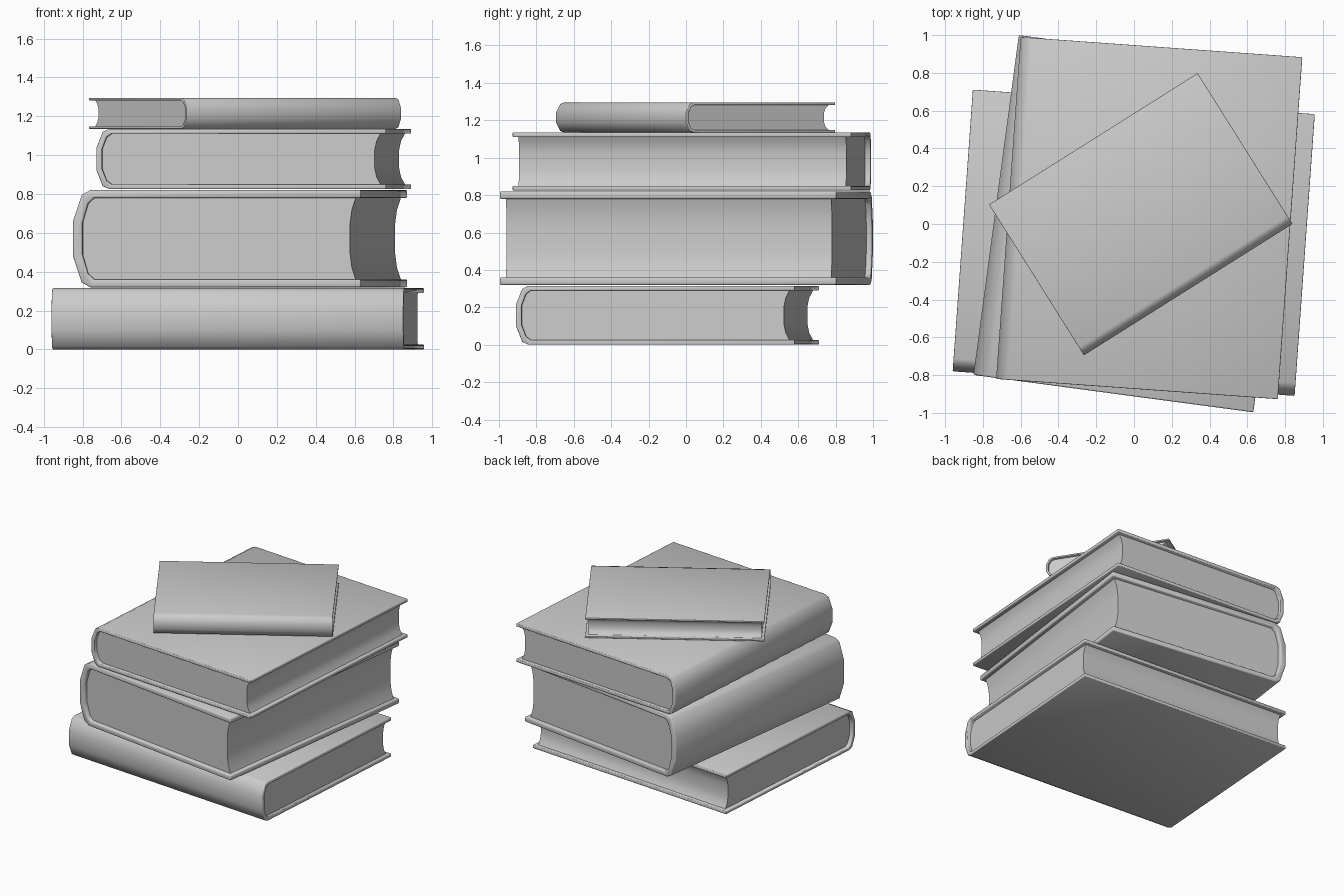
import bpy, bmesh, math
from mathutils import Matrix

old = bpy.data.objects.get("Cube")
if old:
    bpy.data.objects.remove(old, do_unlink=True)

GREY = (0.6, 0.6, 0.6, 1.0)
grey = bpy.data.materials.new("plain_grey")
grey.use_nodes = True
grey.diffuse_color = GREY
grey.node_tree.nodes["Principled BSDF"].inputs["Base Color"].default_value = GREY


def mirrored(half, height):
    """Complete a lower half profile with its upper mirror image."""
    return half + [(y, height - z) for y, z in reversed(half)]


def extrude_profile(name, profile, x0, x1, matrix):
    """Extrude a (depth, height) profile along the spine direction."""
    bm = bmesh.new()
    face = bm.faces.new([bm.verts.new((x0, y, z)) for y, z in profile])
    out = bmesh.ops.extrude_face_region(bm, geom=[face])
    verts = [v for v in out["geom"] if isinstance(v, bmesh.types.BMVert)]
    bmesh.ops.translate(bm, verts=verts, vec=(x1 - x0, 0, 0))
    bmesh.ops.recalc_face_normals(bm, faces=bm.faces[:])
    mesh = bpy.data.meshes.new(name)
    bm.to_mesh(mesh)
    bm.free()
    mesh.materials.append(grey)
    obj = bpy.data.objects.new(name, mesh)
    bpy.context.collection.objects.link(obj)
    obj.matrix_world = matrix
    return obj


def smooth(obj):
    bpy.ops.object.select_all(action='DESELECT')
    obj.select_set(True)
    bpy.context.view_layer.objects.active = obj
    bpy.ops.object.shade_smooth_by_angle(angle=math.radians(50))


def book(name, start, base, turn, length, width, height, inset):
    matrix = Matrix.Translation((*start, base)) @ Matrix.Rotation(math.radians(turn), 4, 'Z')
    t = 0.08 * height
    b = 0.03 + 0.12 * height

    # Cover: one wrapped shell with a rounded spine
    outer = mirrored([(b, 0), (b / 2, 0.05 * height), (0, 0.32 * height)], height)
    inner = mirrored([(b + t / 2, t), (b / 2 + 0.8 * t, t + 0.06 * height),
                      (1.2 * t, 0.34 * height)], height)
    shell = ([(width, 0)] + outer + [(width, height), (width, height - t)]
             + inner[::-1] + [(width, t)])
    cover = extrude_profile(name + "_cover", shell, 0, length, matrix)

    # Softened cover edges
    bm = bmesh.new()
    bm.from_mesh(cover.data)
    edges = [e for e in bm.edges if e.calc_face_angle(0) > math.radians(60)]
    bmesh.ops.bevel(bm, geom=edges, offset=0.2 * t, segments=2, profile=0.5,
                    affect='EDGES')
    bm.to_mesh(cover.data)
    bm.free()
    smooth(cover)

    # Pages: block with a hollow fore-edge
    fore = mirrored([(width - 0.03, t), (width - 0.05, 0.2 * height),
                     (width - 0.06, 0.35 * height)], height)
    pages = extrude_profile(name + "_pages", inner + fore[::-1], inset, length - inset, matrix)
    smooth(pages)


# Stack from the bottom up
book("bottom_book", (-0.96, -0.78), 0.0, -4.1, 1.815, 1.495, 0.315, 0.03)
book("thick_book", (-0.61, 1.0), 0.32, -97.6, 1.815, 1.495, 0.5, 0.03)
book("upper_book", (-0.6, 0.99), 0.825, -94.1, 1.815, 1.495, 0.31, 0.03)
book("small_top_book", (-0.265, -0.695), 1.135, 32.2, 1.305, 0.943, 0.16, 0.02)
